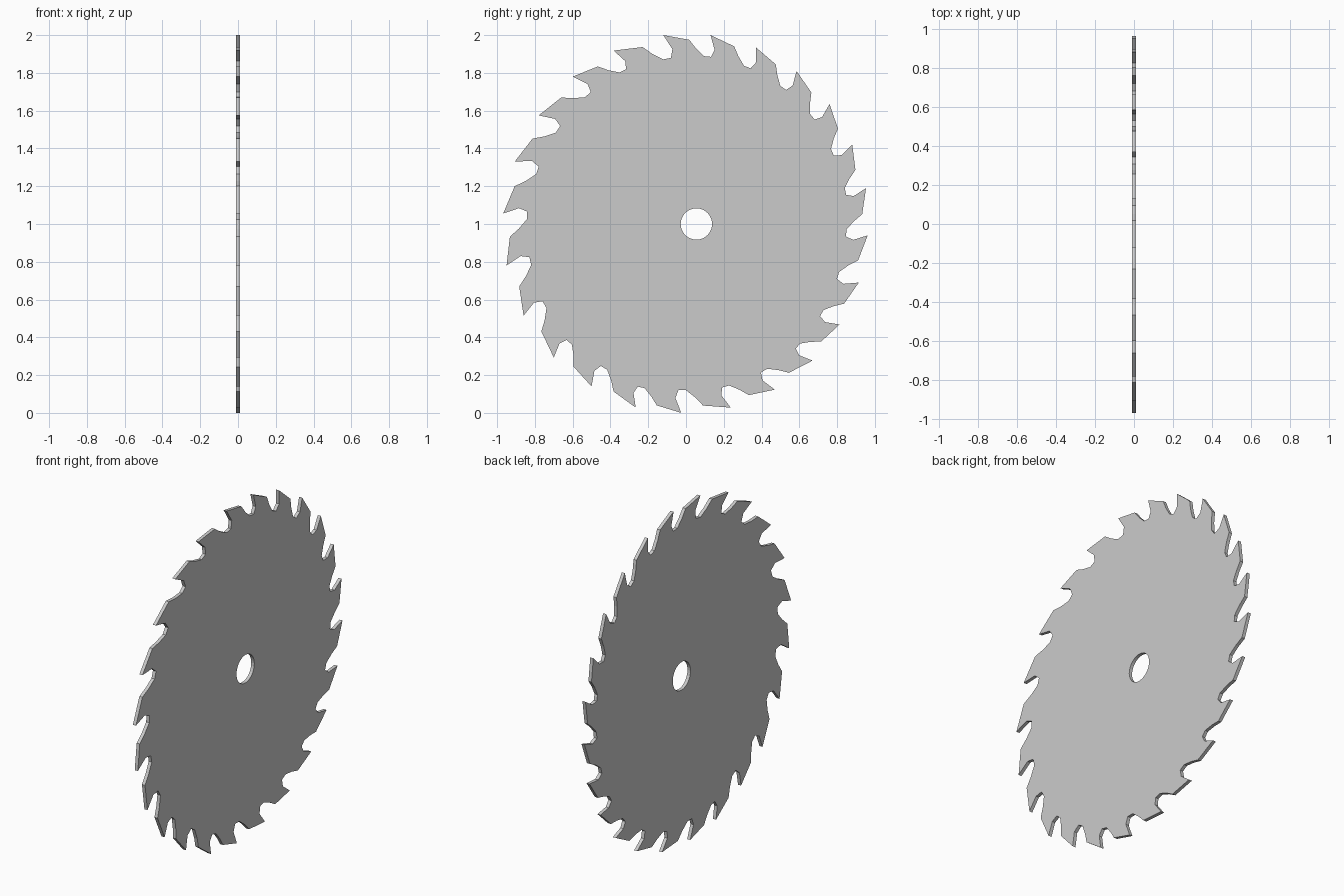
import bpy, bmesh
from math import sin, cos, tau
from mathutils import Vector

if "Cube" in bpy.data.objects:
    bpy.data.objects.remove(bpy.data.objects["Cube"])

THICK = 0.02
HOLE = Vector((0.055, 1.0))
HOLE_R = 0.083

# Tooth tips (y, z), clockwise as seen from the right
TIPS = [Vector(p) for p in (
    (-.12, 2.0), (.13, 2.0), (.37, 1.935), (.585, 1.81), (.76, 1.635), (.88, 1.42),
    (.953, 1.19), (.962, .94), (.915, .69), (.813, .468), (.67, .277), (.47, .123),
    (.237, .028), (-.025, 0.0), (-.266, .028), (-.5, .14), (-.7, .293), (-.86, .515),
    (-.95, .78), (-.968, 1.055), (-.907, 1.33), (-.78, 1.575), (-.6, 1.78), (-.383, 1.918))]

# Shared tooth back and gullet: (fraction along tip-to-tip chord, fraction inward)
GULLET = ((.55, .10), (.69, .28), (.86, .445), (1.01, .46), (1.085, .31))


def blade_outline():
    pts = []
    for i, a in enumerate(TIPS):
        chord = TIPS[(i + 1) % len(TIPS)] - a
        inward = Vector((chord.y, -chord.x))
        pts.append(a)
        pts += [a + chord * t + inward * d for t, d in GULLET]
    return pts


def add_loop(bm, pts):
    vs = [bm.verts.new((-THICK / 2, p.x, p.y)) for p in pts]
    return [bm.edges.new((vs[i - 1], v)) for i, v in enumerate(vs)]


# Flat plate with arbor hole, then extruded to thickness
bm = bmesh.new()
edges = add_loop(bm, blade_outline())
edges += add_loop(bm, [HOLE + HOLE_R * Vector((cos(tau * k / 32), sin(tau * k / 32)))
                       for k in range(32)])
bmesh.ops.triangle_fill(bm, use_beauty=True, use_dissolve=False, edges=edges)
ext = bmesh.ops.extrude_face_region(bm, geom=bm.faces[:], use_keep_orig=True)
bmesh.ops.translate(bm, vec=(THICK, 0, 0),
                    verts=[g for g in ext["geom"] if isinstance(g, bmesh.types.BMVert)])
bmesh.ops.recalc_face_normals(bm, faces=bm.faces[:])

mesh = bpy.data.meshes.new("saw_blade")
bm.to_mesh(mesh)
bm.free()
blade = bpy.data.objects.new("saw_blade", mesh)
bpy.context.collection.objects.link(blade)
